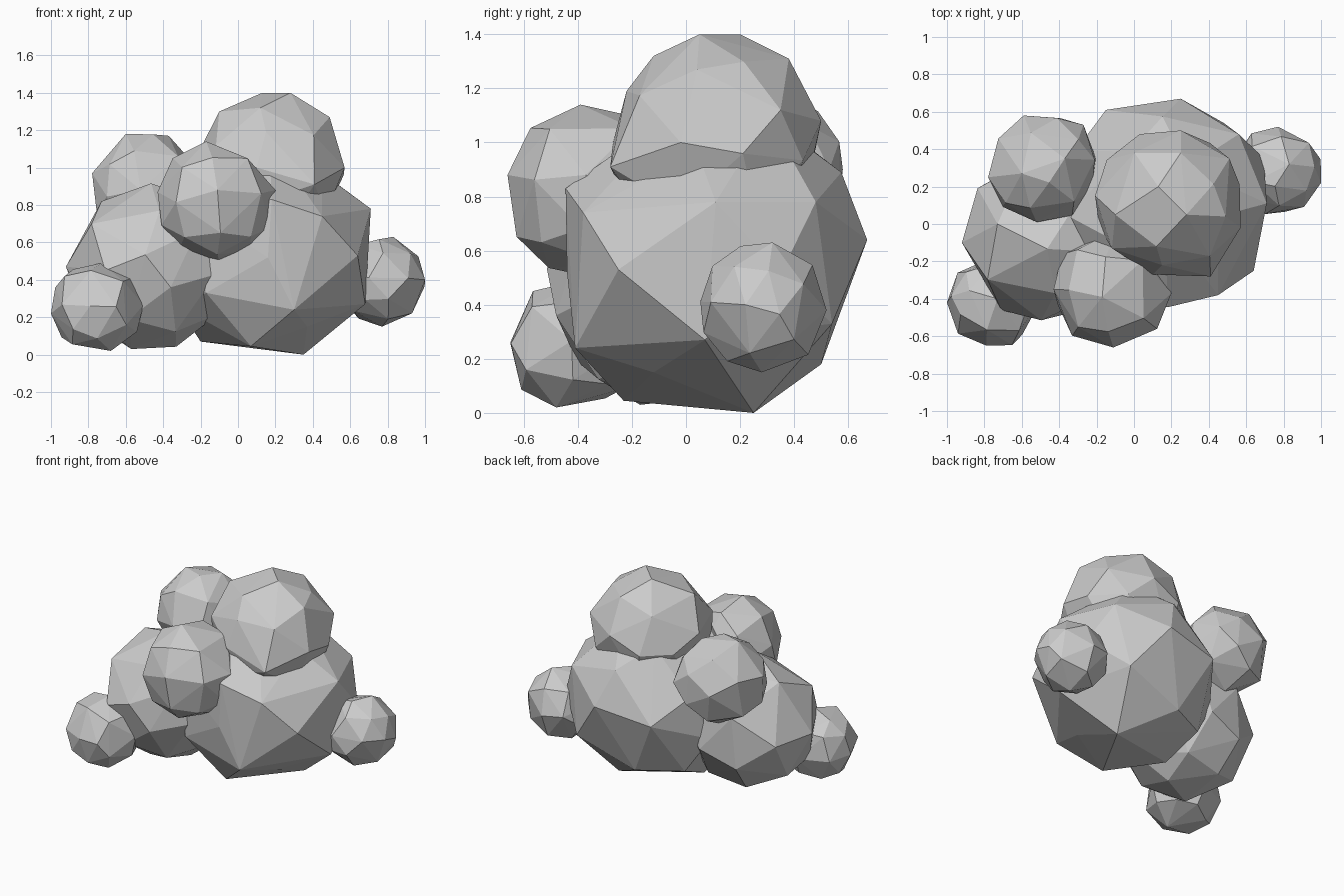
import bpy, bmesh, math
from mathutils import Vector

if "Cube" in bpy.data.objects:
    bpy.data.objects.remove(bpy.data.objects["Cube"])


def sphere_points(n):
    """Evenly spread directions on a unit sphere."""
    for i in range(n):
        z = 1 - 2 * (i + 0.5) / n
        a = i * math.pi * (3 - math.sqrt(5))
        s = math.sqrt(1 - z * z)
        yield Vector((s * math.cos(a), s * math.sin(a), z))


def boulder(name, centre, radius, corners, count=28):
    """Faceted lump: hull of key corners, filled out evenly over a sphere."""
    c = Vector(centre)
    pts = [Vector(p) for p in corners]
    pool = [c + d * radius for d in sphere_points(500)]
    pool = [p for p in pool if p.z >= 0.02]
    while len(pts) < count:
        pts.append(max(pool, key=lambda p: min((p - q).length for q in pts)))
    bm = bmesh.new()
    for p in pts:
        bm.verts.new(p)
    bmesh.ops.convex_hull(bm, input=bm.verts)
    loose = [v for v in bm.verts if not v.link_faces]
    bmesh.ops.delete(bm, geom=loose, context='VERTS')
    bmesh.ops.recalc_face_normals(bm, faces=bm.faces)
    mesh = bpy.data.meshes.new(name)
    bm.to_mesh(mesh)
    bm.free()
    obj = bpy.data.objects.new(name, mesh)
    bpy.context.collection.objects.link(obj)
    return obj


# Main masses
boulder("main_lump", (0.16, 0.08, 0.55), 0.60, [
    (.71, .11, .78), (.64, -.25, .53), (.56, .48, .78), (.30, -.41, .24),
    (.68, .07, .27), (.35, .25, .0), (.45, -.38, .74), (-.2, .08, .07),
    (.05, .5, .18), (.25, .67, .64), (-.15, .61, .58), (.48, .54, .33),
    (-.17, -.35, .33), (.18, -.445, .83), (.45, .04, .97),
    (.37, -.12, .15), (.16, -.44, .52), (.28, -.2, .92)], 32)
boulder("left_lump", (-.47, -.07, .47), 0.45, [
    (-.92, -.1, .47), (-.71, -.46, .45), (-.36, -.48, .36),
    (-.42, -.37, .77), (-.73, 0, .82), (-.57, -.17, .03)], 30)
boulder("top_lump", (.18, .11, 1.0), 0.40, [
    (.57, -.02, 1.0), (.41, -.28, .91), (.51, .35, 1.12),
    (.49, .04, 1.27), (.13, .2, 1.4), (.28, .05, 1.4), (.1, -.27, 1.0),
    (.25, .5, 1.08), (-.1, .05, 1.3), (.25, .38, 1.31),
    (.12, -.12, 1.32), (.15, -.22, 1.19)], 32)

# Smaller lumps
boulder("front_lump", (-.12, -.35, .82), 0.325, [
    (-.11, -.66, .88), (-.17, -.39, 1.14), (-.1, -.34, .5),
    (-.43, -.35, .87), (.2, -.37, .88)])
boulder("back_left_lump", (-.49, .30, .89), 0.30, [
    (-.59, .58, .9), (-.27, .53, .9), (-.78, .25, .97),
    (-.52, .01, .88), (-.6, .27, 1.18), (-.37, .35, 1.17)])
boulder("small_front_left_lump", (-.755, -.42, .25), 0.25, [
    (-1, -.42, .22), (-.79, -.65, .26), (-.68, -.48, .02), (-.73, -.4, .49)])
boulder("small_right_lump", (.765, .285, .39), 0.242, [
    (1, .22, .4), (.83, .32, .63), (.77, .28, .15), (.77, .52, .38)])
